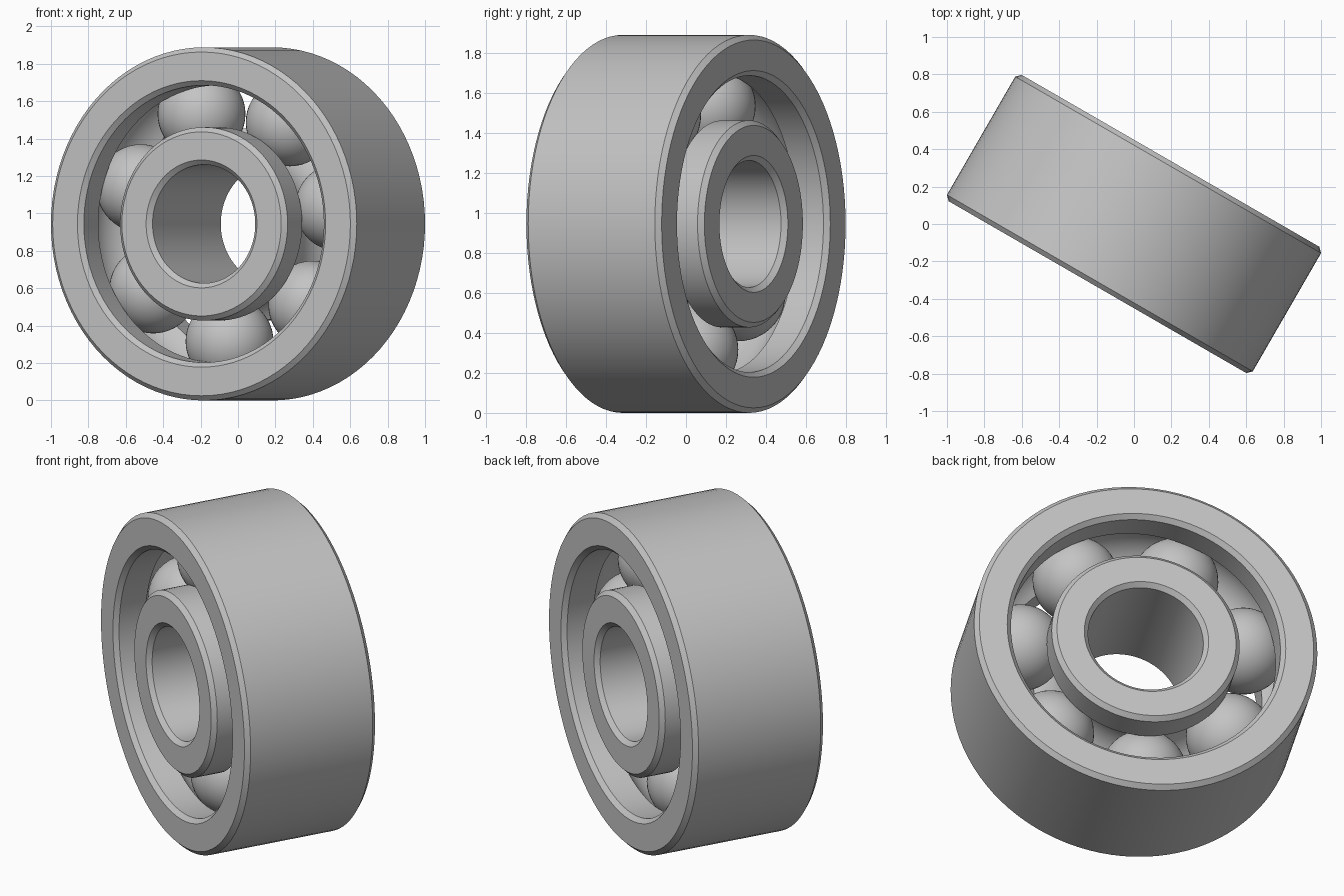
import bpy
import bmesh
from math import sin, cos, asin, pi, radians
from mathutils import Matrix

cube = bpy.data.objects.get("Cube")
if cube:
    bpy.data.objects.remove(cube, do_unlink=True)

OUTER_R = 0.944        # overall radius
HALF_W = 0.39          # half the width along the axle
CHAMFER = 0.025
PITCH_R = 0.63         # circle through the ball centres
BALL_R = 0.235
GROOVE_R = 0.238
BALLS = 7
FIRST_BALL = radians(8.1)

# Axle runs along local y, turned about z and raised to stand on the floor
PLACE = Matrix.Translation((0, 0, OUTER_R)) @ Matrix.Rotation(radians(-30), 4, "Z")

steel = bpy.data.materials.new("steel_grey")
steel.use_nodes = True
COLOUR = (0.55, 0.55, 0.55, 1)
steel.diffuse_color = COLOUR
steel.node_tree.nodes["Principled BSDF"].inputs["Base Color"].default_value = COLOUR


def finish(bm, name):
    bmesh.ops.recalc_face_normals(bm, faces=bm.faces[:])
    mesh = bpy.data.meshes.new(name)
    bm.to_mesh(mesh)
    bm.free()
    mesh.materials.append(steel)
    obj = bpy.data.objects.new(name, mesh)
    bpy.context.collection.objects.link(obj)
    obj.matrix_world = PLACE
    bpy.ops.object.select_all(action="DESELECT")
    obj.select_set(True)
    bpy.context.view_layer.objects.active = obj
    bpy.ops.object.shade_smooth_by_angle(angle=radians(30))


def race(name, plain_r, track_r):
    """Chamfered ring with a round ball groove cut in its track side."""
    side = 1 if track_r > plain_r else -1      # direction from plain wall to track
    w, c = HALF_W, CHAMFER
    profile = [(plain_r, -w + c), (plain_r, w - c), (plain_r + side * c, w),
               (track_r - side * c, w), (track_r, w - c)]
    # Groove arc, centred on the ball circle
    half = pi / 2 - asin(abs(PITCH_R - track_r) / GROOVE_R)
    for i in range(17):
        a = half * (1 - i / 8)
        profile.append((PITCH_R - side * GROOVE_R * cos(a), GROOVE_R * sin(a)))
    profile += [(track_r, -w + c), (track_r - side * c, -w), (plain_r + side * c, -w)]

    bm = bmesh.new()
    verts = [bm.verts.new((r, y, 0)) for r, y in profile]
    edges = [bm.edges.new((v, verts[i - 1])) for i, v in enumerate(verts)]
    bmesh.ops.spin(bm, geom=verts + edges, cent=(0, 0, 0), axis=(0, 1, 0),
                   angle=2 * pi, steps=96, use_merge=True)
    bmesh.ops.remove_doubles(bm, verts=bm.verts[:], dist=0.0005)
    finish(bm, name)


race("outer_race", OUTER_R, 0.741)
race("inner_race", 0.317, 0.517)

# Balls evenly spaced between the races
for k in range(BALLS):
    a = FIRST_BALL + 2 * pi * k / BALLS
    bm = bmesh.new()
    bmesh.ops.create_uvsphere(
        bm, u_segments=48, v_segments=24, radius=BALL_R,
        matrix=Matrix.Translation((PITCH_R * cos(a), 0, PITCH_R * sin(a))))
    finish(bm, f"ball_{k + 1}")
